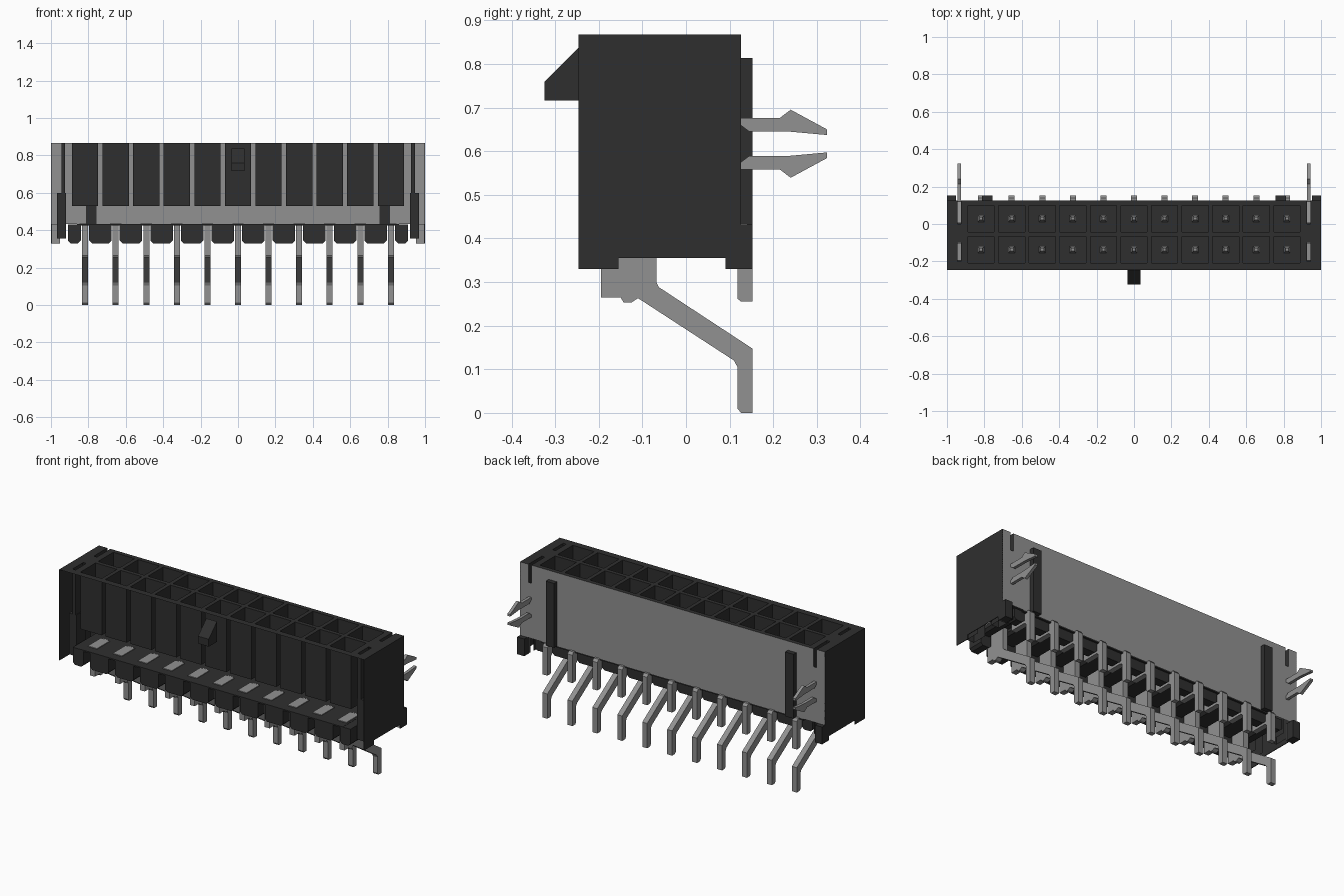
import bpy, bmesh
from mathutils import Vector

if "Cube" in bpy.data.objects:
    bpy.data.objects.remove(bpy.data.objects["Cube"])


def material(name, value):
    m = bpy.data.materials.new(name)
    m.use_nodes = True
    color = (value, value, value, 1)
    m.diffuse_color = color
    m.node_tree.nodes["Principled BSDF"].inputs["Base Color"].default_value = color
    return m


BLACK = material("black plastic", 0.028)
GREY = material("grey metal", 0.285)


def finish(name, bm, mat):
    mesh = bpy.data.meshes.new(name)
    bm.to_mesh(mesh)
    bm.free()
    mesh.materials.append(mat)
    obj = bpy.data.objects.new(name, mesh)
    bpy.context.collection.objects.link(obj)
    return obj


def box(bm, lo, hi, open_sides=()):
    """Box between two corners; listed outward directions stay open."""
    geom = bmesh.ops.create_cube(bm, size=1)
    lo, hi = Vector(lo), Vector(hi)
    for v in geom["verts"]:
        v.co = [lo[i] + (v.co[i] + 0.5) * (hi[i] - lo[i]) for i in range(3)]
    bm.normal_update()
    faces = {f for v in geom["verts"] for f in v.link_faces}
    gone = [f for f in faces
            if any(f.normal.dot(Vector(d)) > 0.9 for d in open_sides)]
    bmesh.ops.delete(bm, geom=gone, context="FACES")


def prism(bm, pts, axis, a, b):
    """Extrude a 2D outline along x (points are y, z) or y (points are x, z)."""
    def place(p, t):
        return (t, p[0], p[1]) if axis == "x" else (p[0], t, p[1])
    ends = [[bm.verts.new(place(p, t)) for p in pts] for t in (a, b)]
    new = [bm.faces.new(e) for e in ends]
    for i in range(len(pts)):
        j = (i + 1) % len(pts)
        new.append(bm.faces.new((ends[0][i], ends[0][j], ends[1][j], ends[1][i])))
    bmesh.ops.recalc_face_normals(bm, faces=new)


def sheet(name, us, vs, place, is_hole, mat):
    """Flat sheet split at the given cuts, with the hole cells left out."""
    bm = bmesh.new()
    us, vs = sorted(us), sorted(vs)
    grid = [[bm.verts.new(place(u, v)) for v in vs] for u in us]
    for i in range(len(us) - 1):
        for j in range(len(vs) - 1):
            if not is_hole((us[i] + us[i + 1]) / 2, (vs[j] + vs[j + 1]) / 2):
                bm.faces.new((grid[i][j], grid[i + 1][j],
                              grid[i + 1][j + 1], grid[i][j + 1]))
    loose = [v for v in bm.verts if not v.link_faces]
    bmesh.ops.delete(bm, geom=loose, context="VERTS")
    finish(name, bm, mat)


# Main dimensions
PITCH = 0.1635
COLUMNS = [(i - 5) * PITCH for i in range(11)]
ROWS = [(-0.208, -0.066), (-0.042, 0.1)]
SLOTS = [(-0.2, -0.1), (0, 0.126)]
HALF = 0.07
FRONT, BACK, TOP, FLOOR, BASE, FOOT = -0.247, 0.126, 0.867, 0.53, 0.432, 0.33
CLIP_X = 0.935
UP, DOWN, REAR = (0, 0, 1), (0, 0, -1), (0, 1, 0)


def in_slot_x(x):
    return abs(abs(x) - CLIP_X) < 0.01


def top_hole(x, y):
    pocket = any(abs(x - c) < HALF for c in COLUMNS) and any(a < y < b for a, b in ROWS)
    return pocket or (in_slot_x(x) and any(a < y < b for a, b in SLOTS))


# Housing top with pocket mouths and clip slots
slot_cuts = [s * (CLIP_X + d) for s in (-1, 1) for d in (-0.01, 0.01)]
x_cuts = [-1, 1] + slot_cuts + [c + d for c in COLUMNS for d in (-HALF, HALF)]
y_cuts = [FRONT, BACK, -0.2, -0.1, 0] + [y for row in ROWS for y in row]
sheet("housing_top", x_cuts, y_cuts, lambda x, y: (x, y, TOP), top_hole, BLACK)

# Back panel, notched at the top for the clips
sheet("back_panel", [-1, 1] + slot_cuts, [BASE, 0.76, TOP],
      lambda x, z: (-x, BACK, z), lambda x, z: in_slot_x(x) and z > 0.76, GREY)

# Contact pockets, open at the top
bm = bmesh.new()
for c in COLUMNS:
    for a, b in ROWS:
        box(bm, (c - HALF, a, FLOOR), (c + HALF, b, TOP), [UP])
finish("contact_pockets", bm, BLACK)

# End walls with feet
bm = bmesh.new()
wall = [(FRONT, FOOT), (-0.155, FOOT), (-0.155, 0.355), (0.09, 0.355),
        (0.09, FOOT), (BACK, FOOT), (BACK, TOP), (FRONT, TOP)]
for s in (-1, 1):
    prism(bm, wall, "x", s, s * 0.996)
finish("end_walls", bm, BLACK)

# Clip slot walls inside the ends
bm = bmesh.new()
for s in (-1, 1):
    for a, b in SLOTS:
        x0, x1 = sorted((s * (CLIP_X - 0.01), s * (CLIP_X + 0.01)))
        box(bm, (x0, a, 0.6), (x1, b, TOP), [UP, DOWN, REAR])
        x0, x1 = sorted((s * 0.92, s * 0.968))
        box(bm, (x0, a, 0.356), (x1, b - 0.01, 0.6), [DOWN, REAR])
finish("clip_slots", bm, BLACK)

# Rear corner feet and their inner plates
bm, plates = bmesh.new(), bmesh.new()
for s in (-1, 1):
    x0, x1 = sorted((s * 0.953, s))
    box(bm, (x0, 0.102, FOOT), (x1, 0.153, BASE))
    x0, x1 = sorted((s * 0.953, s * 0.995))
    box(plates, (x0, 0.094, FOOT + 0.002), (x1, 0.101, BASE))
finish("rear_feet", bm, BLACK)
finish("rear_foot_plates", plates, GREY)

# Vertical ribs on the back
bm = bmesh.new()
for s in (-1, 1):
    x0, x1 = sorted((s * 0.757, s * 0.812))
    box(bm, (x0, 0.12, BASE), (x1, 0.153, 0.813))
finish("back_ribs", bm, BLACK)

# Floor and the comb of teeth between the pins
bm = bmesh.new()
box(bm, (-0.86, FRONT, BASE - 0.008), (0.86, BACK, BASE))


def tooth(x0, x1):
    """Deep chamfered block in front, shallower web and rear block behind."""
    k = 0.014
    for y0, y1, z in ((FRONT, -0.155, FOOT), (-0.155, 0.06, 0.395), (0.06, 0.115, 0.365)):
        prism(bm, [(x0, BASE - 0.001), (x0, z + k), (x0 + k, z), (x1 - k, z),
                   (x1, z + k), (x1, BASE - 0.001)], "y", y0, y1)


for c in COLUMNS[:-1]:
    tooth(c + PITCH / 2 - 0.06, c + PITCH / 2 + 0.06)
tooth(-0.91, COLUMNS[0] - 0.023)
tooth(COLUMNS[-1] + 0.023, 0.91)
finish("pin_comb", bm, BLACK)

# Front latch
bm = bmesh.new()
prism(bm, [(FRONT, 0.716), (-0.324, 0.716), (-0.324, 0.76), (FRONT, 0.836)],
      "x", -0.035, 0.035)
finish("latch", bm, BLACK)

# Long pins from the front row, bent to the rear
long_pin = [(-0.195, 0.434), (-0.195, 0.265), (-0.15, 0.265), (-0.143, 0.253),
            (-0.125, 0.253), (-0.11, 0.263), (0.11, 0.12), (0.118, 0.105),
            (0.118, 0.01), (0.126, 0), (0.153, 0), (0.153, 0.147),
            (-0.062, 0.288), (-0.068, 0.3), (-0.068, 0.434)]
# Short pins from the rear row
short_pin = [(0, 0.434), (0, 0.37), (0.105, 0.37), (0.118, 0.36), (0.118, 0.262),
             (0.126, 0.255), (0.153, 0.255), (0.153, 0.42), (0.14, 0.434)]
for name, outline in (("long_pins", long_pin), ("short_pins", short_pin)):
    bm = bmesh.new()
    for c in COLUMNS:
        prism(bm, outline, "x", c - 0.016, c + 0.016)
    finish(name, bm, GREY)

# Wider pin shoulders resting on the floor
bm = bmesh.new()
for c in COLUMNS:
    for y in (-0.195, 0.0):
        box(bm, (c - 0.03, y, BASE - 0.004), (c + 0.03, y + 0.12, BASE + 0.004))
finish("pin_shoulders", bm, GREY)

# Tapered contact tips inside the pockets
bm = bmesh.new()
for c in COLUMNS:
    for a, b in ROWS:
        y = (a + b) / 2
        box(bm, (c - 0.017, y - 0.017, FLOOR), (c + 0.017, y + 0.017, 0.75))
for v in bm.verts:
    if v.co.z > 0.7:
        c = min(COLUMNS, key=lambda p: abs(p - v.co.x))
        y = min(((a + b) / 2 for a, b in ROWS), key=lambda p: abs(p - v.co.y))
        v.co.x = c + (v.co.x - c) * 0.5
        v.co.y = y + (v.co.y - y) * 0.5
finish("contact_tips", bm, GREY)

# Board clips: hidden plate with two barbed prongs
prong = [(0.1, 0.676), (0.215, 0.676), (0.24, 0.695), (0.323, 0.65),
         (0.323, 0.637), (0.235, 0.645), (0.145, 0.645), (0.125, 0.66), (0.1, 0.66)]
lower = [(y, 2 * 0.617 - z) for y, z in prong]
bm = bmesh.new()
for s in (-1, 1):
    x0, x1 = s * (CLIP_X - 0.009), s * (CLIP_X + 0.009)
    for outline in (prong, lower):
        prism(bm, outline, "x", x0, x1)
    prism(bm, [(-0.195, 0.5), (0.12, 0.5), (0.12, 0.7), (0.005, 0.8),
               (0.005, 0.6), (-0.105, 0.6), (-0.105, 0.8), (-0.195, 0.8)], "x", x0, x1)
finish("board_clips", bm, GREY)
